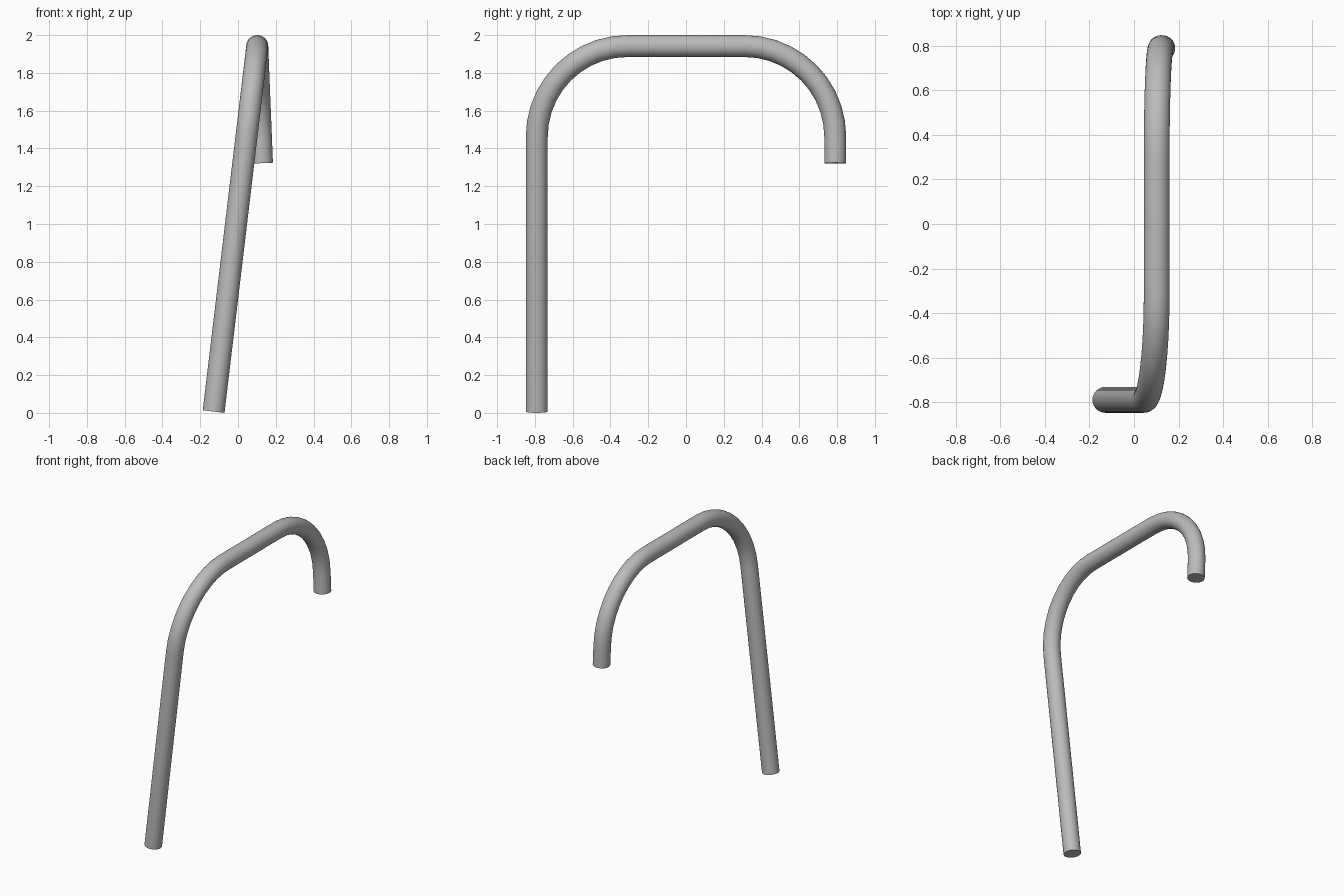
import bpy
import math

cube = bpy.data.objects.get("Cube")
if cube:
    bpy.data.objects.remove(cube)

RADIUS = 0.058      # tube radius
TOP = 1.942         # centre line height of the top bar
TOP_X = 0.102
SIDE = 0.79         # distance of each leg from the middle
BEND = 0.48         # bend radius
STEPS = 10

metal = bpy.data.materials.new("grey metal")
metal.use_nodes = True
color = (0.5, 0.5, 0.5, 1)
metal.diffuse_color = color
metal.node_tree.nodes["Principled BSDF"].inputs["Base Color"].default_value = color


def leg_path(side, foot_x, foot_z):
    """Centre line from the foot, up the leaning leg and round the bend."""
    lean = (foot_x - TOP_X) / (TOP - foot_z)
    flat = [(SIDE, foot_z)]
    for i in range(STEPS + 1):
        a = math.pi / 2 * i / STEPS
        flat.append((SIDE - BEND + BEND * math.cos(a),
                     TOP - BEND + BEND * math.sin(a)))
    return [(TOP_X + lean * (TOP - z), side * y, z) for y, z in flat]


# Long front leg, top bar and short back leg in one bent tube
path = leg_path(-1, -0.129, 0.007) + leg_path(1, 0.127, 1.322)[::-1]

curve = bpy.data.curves.new("bent_tube", "CURVE")
curve.dimensions = "3D"
curve.twist_mode = "MINIMUM"
curve.bevel_depth = RADIUS
curve.bevel_resolution = 14
curve.use_fill_caps = True
spline = curve.splines.new("POLY")
spline.points.add(len(path) - 1)
for point, co in zip(spline.points, path):
    point.co = (*co, 1)

tube = bpy.data.objects.new("bent_tube", curve)
bpy.context.collection.objects.link(tube)
curve.materials.append(metal)

# Turn into a mesh with smooth sides and crisp ends
bpy.ops.object.select_all(action="DESELECT")
tube.select_set(True)
bpy.context.view_layer.objects.active = tube
bpy.ops.object.convert(target="MESH")
bpy.ops.object.shade_smooth_by_angle(angle=math.radians(40))
